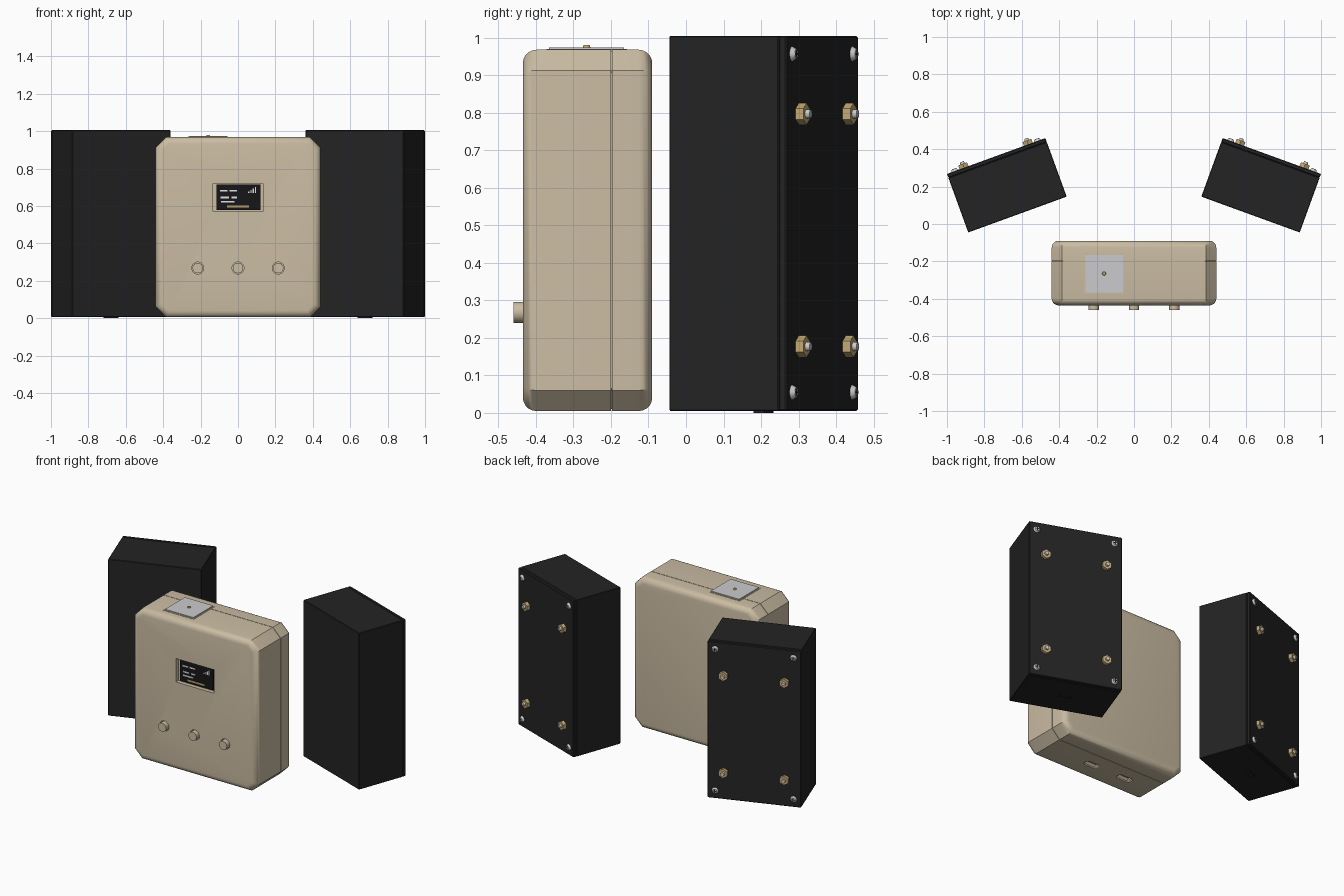
import bpy, bmesh, math
from mathutils import Matrix, Vector

cube = bpy.data.objects.get("Cube")
if cube:
    bpy.data.objects.remove(cube, do_unlink=True)


def material(name, rgb):
    m = bpy.data.materials.new(name)
    m.use_nodes = True
    m.diffuse_color = (*rgb, 1)
    bsdf = next(n for n in m.node_tree.nodes if n.type == 'BSDF_PRINCIPLED')
    bsdf.inputs["Base Color"].default_value = (*rgb, 1)
    return m


BEIGE = material("warm beige", (0.60, 0.51, 0.37))
BLACK = material("matte black", (0.017, 0.017, 0.017))
SCREEN = material("screen black", (0.008, 0.008, 0.009))
SILVER = material("silver", (0.60, 0.60, 0.62))
BRASS = material("brass", (0.55, 0.40, 0.18))
WHITE = material("white", (0.85, 0.87, 0.9))
ALONG_Y = Matrix.Rotation(-math.pi / 2, 4, 'X')


def finish(bm, name, mat, frame=Matrix()):
    mesh = bpy.data.meshes.new(name)
    bmesh.ops.recalc_face_normals(bm, faces=bm.faces[:])
    bm.to_mesh(mesh)
    bm.free()
    mesh.materials.append(mat)
    ob = bpy.data.objects.new(name, mesh)
    ob.matrix_world = frame
    bpy.context.collection.objects.link(ob)
    return ob


def smooth(ob):
    ob.data.polygons.foreach_set("use_smooth", [True] * len(ob.data.polygons))
    ob.data.set_sharp_from_angle(angle=math.radians(32))


def box_mesh(size, at):
    bm = bmesh.new()
    bmesh.ops.create_cube(bm, size=1, matrix=Matrix.Translation(at) @ Matrix.Diagonal((*size, 1)))
    return bm


def box(name, size, at, mat, frame=Matrix(), bevel=0):
    bm = box_mesh(size, at)
    if bevel:
        bmesh.ops.bevel(bm, geom=bm.edges[:], offset=bevel, segments=1, affect='EDGES')
    return finish(bm, name, mat, frame)


def rod(name, r1, r2, length, at, mat, frame=Matrix(), sides=24, turn=ALONG_Y):
    bm = bmesh.new()
    bmesh.ops.create_cone(bm, cap_ends=True, segments=sides, radius1=r1, radius2=r2,
                          depth=length, matrix=Matrix.Translation(at) @ turn)
    ob = finish(bm, name, mat, frame)
    if sides > 8:
        smooth(ob)
    return ob


def shell(name, y0, y1, outer_y, inset=0):
    """Case half: chamfered outline, rounded rim on its outer face."""
    bm = box_mesh((0.88 - 2 * inset, y1 - y0, 0.963 - 2 * inset), (0, (y0 + y1) / 2, 0.4865))
    corners = [e for e in bm.edges if abs(e.verts[0].co.y - e.verts[1].co.y) > 0.01]
    bmesh.ops.bevel(bm, geom=corners, offset=0.055, segments=1, affect='EDGES')
    if outer_y is not None:
        rim = [e for e in bm.edges if all(abs(v.co.y - outer_y) < 0.001 for v in e.verts)]
        bmesh.ops.bevel(bm, geom=rim, offset=0.036, segments=5, profile=0.5, affect='EDGES')
    return finish(bm, name, BEIGE)


def cut(target, cutter):
    cutter.hide_render = True
    mod = target.modifiers.new("cut", 'BOOLEAN')
    mod.object, mod.solver = cutter, 'EXACT'
    bpy.context.view_layer.objects.active = target
    bpy.ops.object.modifier_apply(modifier=mod.name)
    bpy.data.objects.remove(cutter, do_unlink=True)


# Central case: two shells with a fine seam around an inner core
front = shell("case_front_shell", -0.435, -0.2, -0.435)
back = shell("case_back_shell", -0.197, -0.09, -0.09)
shell("case_seam_core", -0.22, -0.18, None, 0.005)

# Screen window, button wells and bottom ports
BUTTONS = (-0.215, 0, 0.215)
cut(front, box("window_cutter", (0.27, 0.05, 0.15), (0, -0.435, 0.645), BEIGE))
for x in BUTTONS:
    cut(front, rod("well_cutter", 0.032, 0.032, 0.03, (x, -0.435, 0.268), BEIGE))
for x in (0.06, -0.18):
    cut(front, box("port_cutter", (0.1, 0.045, 0.04), (x, -0.3, 0.005), BEIGE, bevel=0.012))
for ob in (front, back):
    smooth(ob)

for x in BUTTONS:
    rod("button", 0.028, 0.028, 0.05, (x, -0.435, 0.268), BEIGE)

# Display with indicator marks
box("display", (0.235, 0.015, 0.136), (0.002, -0.415, 0.647), SCREEN)
MARK_Y = -0.4235
for x, z, width in ((-0.075, 0.682, 0.04), (-0.025, 0.682, 0.04),
                    (-0.07, 0.645, 0.045), (-0.02, 0.645, 0.03), (-0.055, 0.622, 0.07)):
    box("display_mark", (width, 0.003, 0.009), (x, MARK_Y, z), WHITE)
for i in range(4):
    h = 0.008 + 0.008 * i
    box("signal_bar", (0.007, 0.003, h), (0.058 + 0.012 * i, MARK_Y, 0.668 + h / 2), WHITE)
box("progress_bar", (0.12, 0.003, 0.01), (0, MARK_Y, 0.597), BRASS)

# Square receiver plate on top with its centre pin
box("receiver_base", (0.215, 0.215, 0.008), (-0.16, -0.265, 0.966), BEIGE)
box("receiver_plate", (0.2, 0.2, 0.008), (-0.16, -0.265, 0.9705), SILVER)
rod("receiver_pin", 0.011, 0.008, 0.008, (-0.16, -0.265, 0.976), BRASS, turn=Matrix())

# Two angled side boxes with a rear lid, screws, nuts and a bottom socket
DEPTH, LID = 0.333, 0.022
REAR = DEPTH / 2
for s, side in ((1, "left"), (-1, "right")):
    frame = Matrix.Translation((0.68 * s, 0.207, 0)) @ Matrix.Rotation(math.radians(-20 * s), 4, 'Z')
    box(side + "_box_body", (0.56, DEPTH - LID, 1), (0, -LID / 2, 0.505), BLACK, frame, 0.003)
    box(side + "_box_lid", (0.56, LID, 1), (0, REAR - LID / 2, 0.505), BLACK, frame, 0.004)
    box(side + "_box_socket", (0.074, 0.03, 0.012), (0, 0, 0.006), BLACK, frame)
    for sx in (-1, 1):
        for z in (0.055, 0.957):
            x = 0.235 * sx
            rod(side + "_lid_screw", 0.02, 0.013, 0.012, (x, REAR + 0.006, z), SILVER, frame)
            for size in ((0.02, 0.002, 0.005), (0.005, 0.002, 0.02)):
                box(side + "_screw_slot", size, (x, REAR + 0.0122, z), BLACK, frame)
        for z in (0.177, 0.797):
            x = 0.183 * sx
            rod(side + "_nut", 0.029, 0.029, 0.022, (x, REAR + 0.011, z), BRASS, frame, sides=6)
            rod(side + "_bolt_end", 0.015, 0.011, 0.034, (x, REAR + 0.017, z), SILVER, frame)
